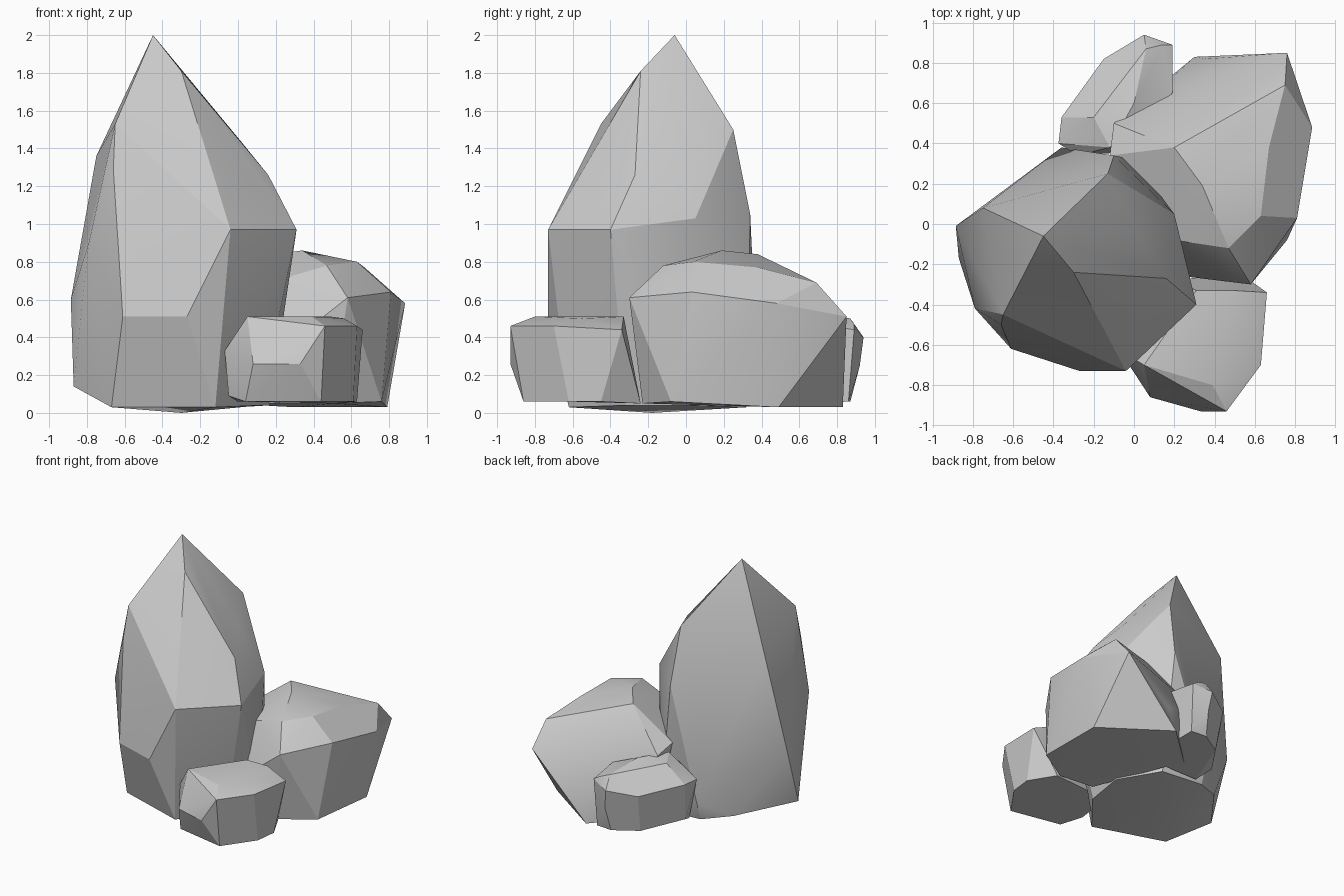
import bpy, bmesh, math


def rock(name, pts, angle=24):
    """Chiselled stone: the convex hull of its corner points."""
    bm = bmesh.new()
    for p in pts:
        bm.verts.new(p)
    bmesh.ops.convex_hull(bm, input=bm.verts[:])
    loose = [v for v in bm.verts if not v.link_faces]
    bmesh.ops.delete(bm, geom=loose, context='VERTS')
    bmesh.ops.dissolve_limit(bm, angle_limit=math.radians(3),
                             verts=bm.verts[:], edges=bm.edges[:])
    bmesh.ops.recalc_face_normals(bm, faces=bm.faces[:])
    me = bpy.data.meshes.new(name)
    bm.to_mesh(me)
    bm.free()
    ob = bpy.data.objects.new(name, me)
    bpy.context.collection.objects.link(ob)
    bpy.ops.object.select_all(action='DESELECT')
    ob.select_set(True)
    bpy.context.view_layer.objects.active = ob
    bpy.ops.object.shade_smooth_by_angle(angle=math.radians(angle))
    return ob


# Tall pointed stone: crown, shoulders, waist, then base
rock("tall_rock", [
    (-.45, -.06, 2), (-.30, -.24, 1.81), (-.65, -.45, 1.53), (-.13, .25, 1.5),
    (.03, -.06, 1.42), (-.75, .08, 1.36), (.06, -.39, 1.27), (.16, -.27, 1.26),
    (-.16, -.55, 1.25), (-.66, -.50, 1.29),
    (-.10, .34, 1.05), (.20, .05, 1.03), (-.04, -.73, .97), (.31, -.40, .97),
    (-.79, -.42, .9), (-.885, -.01, .6), (-.61, -.62, .51), (-.27, -.73, .51),
    (-.36, .38, .2), (-.87, -.17, .14), (-.57, .22, .09),
    (-.67, -.44, .03), (-.12, -.62, .03), (.12, -.32, .04), (.17, 0, .04),
    (0, .32, .03), (-.36, .33, .05), (-.3, -.18, 0)])

# Broad middle stone: top, rim, then base
rock("broad_rock", [
    (.34, .19, .86), (.20, .38, .84), (.63, .04, .80), (.47, -.12, .78),
    (.67, .38, .77), (.20, -.08, .70), (.75, .69, .69), (.81, .03, .64),
    (.58, -.30, .61), (.885, .48, .58), (.76, .85, .51), (-.10, .50, .55),
    (-.12, .34, .6), (.36, .82, .2), (.17, .71, .32), (.25, -.26, .35),
    (.76, -.08, .06), (.79, .49, .03), (.30, .83, .03),
    (-.05, .50, .05), (.50, -.23, .05), (.22, -.20, .05)])

# Small stone at the front: top, rim, then base
rock("front_small_rock", [
    (.39, -.80, .51), (.05, -.70, .51), (.31, -.33, .51), (.49, -.33, .51),
    (.56, -.55, .50), (.46, -.93, .46), (.63, -.70, .46), (.66, -.34, .44),
    (-.07, -.63, .33), (.08, -.86, .26), (.33, -.93, .26),
    (-.05, -.64, .09), (.04, -.78, .06), (.44, -.86, .06),
    (.61, -.62, .06), (.63, -.45, .06), (.52, -.24, .05),
    (.20, -.28, .06), (0, -.48, .06)])

# Small stone at the back: top, rim, then base
rock("back_small_rock", [
    (0, .60, .55), (-.20, .53, .53), (-.12, .38, .54), (.19, .65, .48),
    (.06, .87, .50), (.14, .89, .47), (.19, .89, .44), (.05, .94, .40),
    (-.15, .82, .36), (-.36, .53, .40), (-.375, .40, .40), (-.28, .34, .40),
    (.07, .92, .25), (-.33, .48, .10), (-.13, .76, .06), (.05, .87, .06),
    (.18, .86, .06), (.19, .65, .05), (-.28, .36, .05), (0, .36, .05)])
